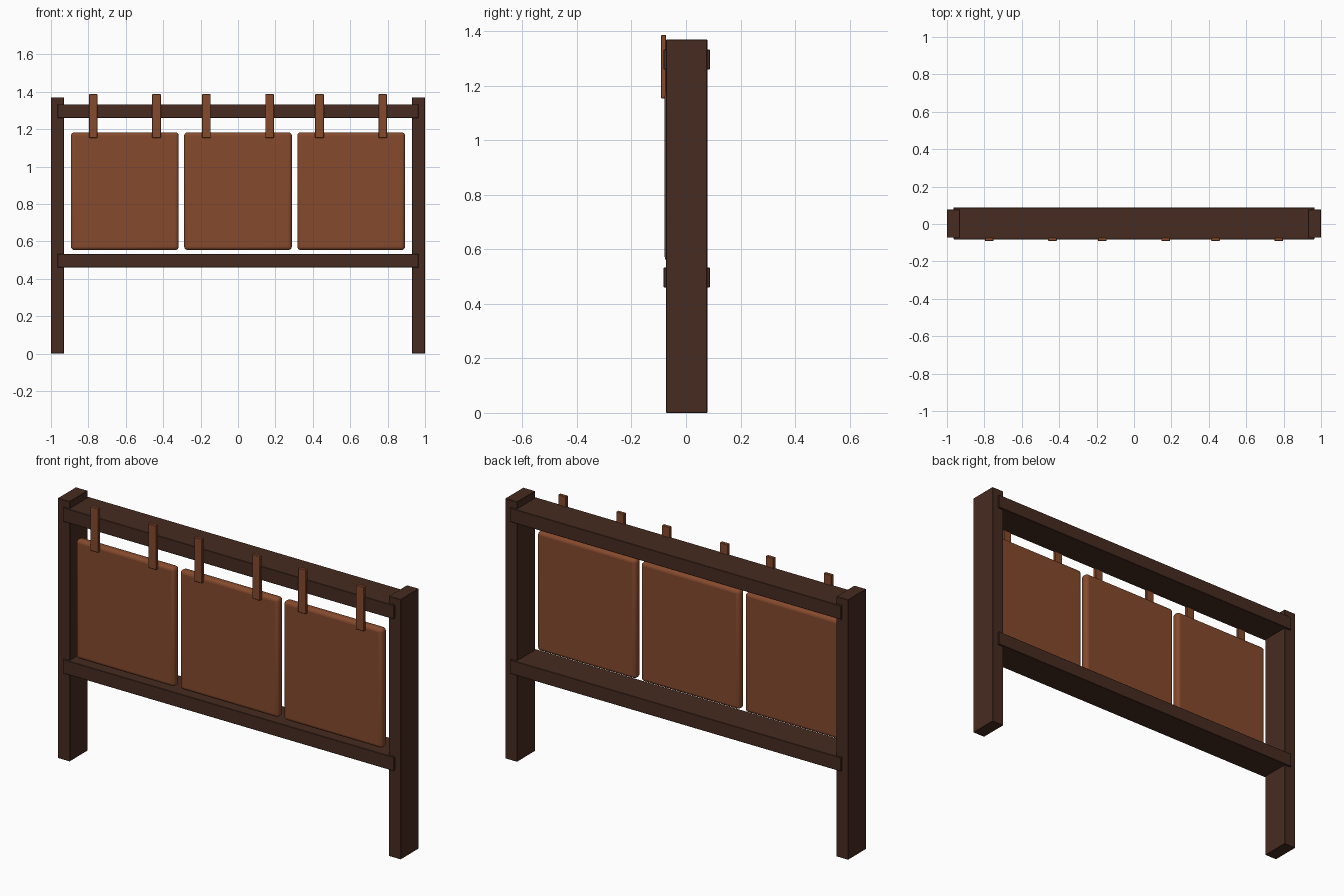
import bpy

cube = bpy.data.objects.get("Cube")
if cube:
    bpy.data.objects.remove(cube, do_unlink=True)


def make_material(name, color):
    mat = bpy.data.materials.new(name)
    mat.use_nodes = True
    mat.diffuse_color = (*color, 1)
    bsdf = mat.node_tree.nodes["Principled BSDF"]
    bsdf.inputs["Base Color"].default_value = (*color, 1)
    bsdf.inputs["Roughness"].default_value = 0.8
    return mat


dark_wood = make_material("dark wood", (0.062, 0.024, 0.015))
tan_leather = make_material("tan leather", (0.235, 0.068, 0.026))


def box(name, x, y, z, mat, bevel, segments=1):
    """Bevelled box from (low, high) extents along each axis."""
    bpy.ops.mesh.primitive_cube_add(size=1)
    obj = bpy.context.object
    obj.name = name
    obj.location = [(lo + hi) / 2 for lo, hi in (x, y, z)]
    obj.scale = [hi - lo for lo, hi in (x, y, z)]
    bpy.ops.object.transform_apply(location=False, rotation=False, scale=True)
    obj.data.materials.append(mat)
    mod = obj.modifiers.new("soft edges", "BEVEL")
    mod.width = bevel
    mod.segments = segments
    if segments > 1:
        bpy.ops.object.shade_smooth_by_angle()
    return obj


# Upright posts
box("right_post", (-1, -0.93), (-0.073, 0.078), (0, 1.37), dark_wood, 0.002)
box("left_post", (0.93, 1), (-0.073, 0.078), (0, 1.37), dark_wood, 0.002)

# Cross rails, slightly deeper than the posts
for name, low in (("lower_rail", 0.46), ("upper_rail", 1.26)):
    box(name, (-0.965, 0.965), (-0.082, 0.088), (low, low + 0.073), dark_wood, 0.002)

# Three hanging cushions, each with two straps
for side, cx in (("right", -0.605), ("middle", 0), ("left", 0.605)):
    box(side + "_cushion", (cx - 0.288, cx + 0.288), (-0.078, -0.032),
        (0.554, 1.183), tan_leather, 0.018, 4)
    for end, offset in (("right", -0.169), ("left", 0.169)):
        sx = cx + offset
        box(f"{side}_cushion_{end}_strap", (sx - 0.023, sx + 0.023),
            (-0.091, -0.073), (1.154, 1.387), tan_leather, 0.002)
